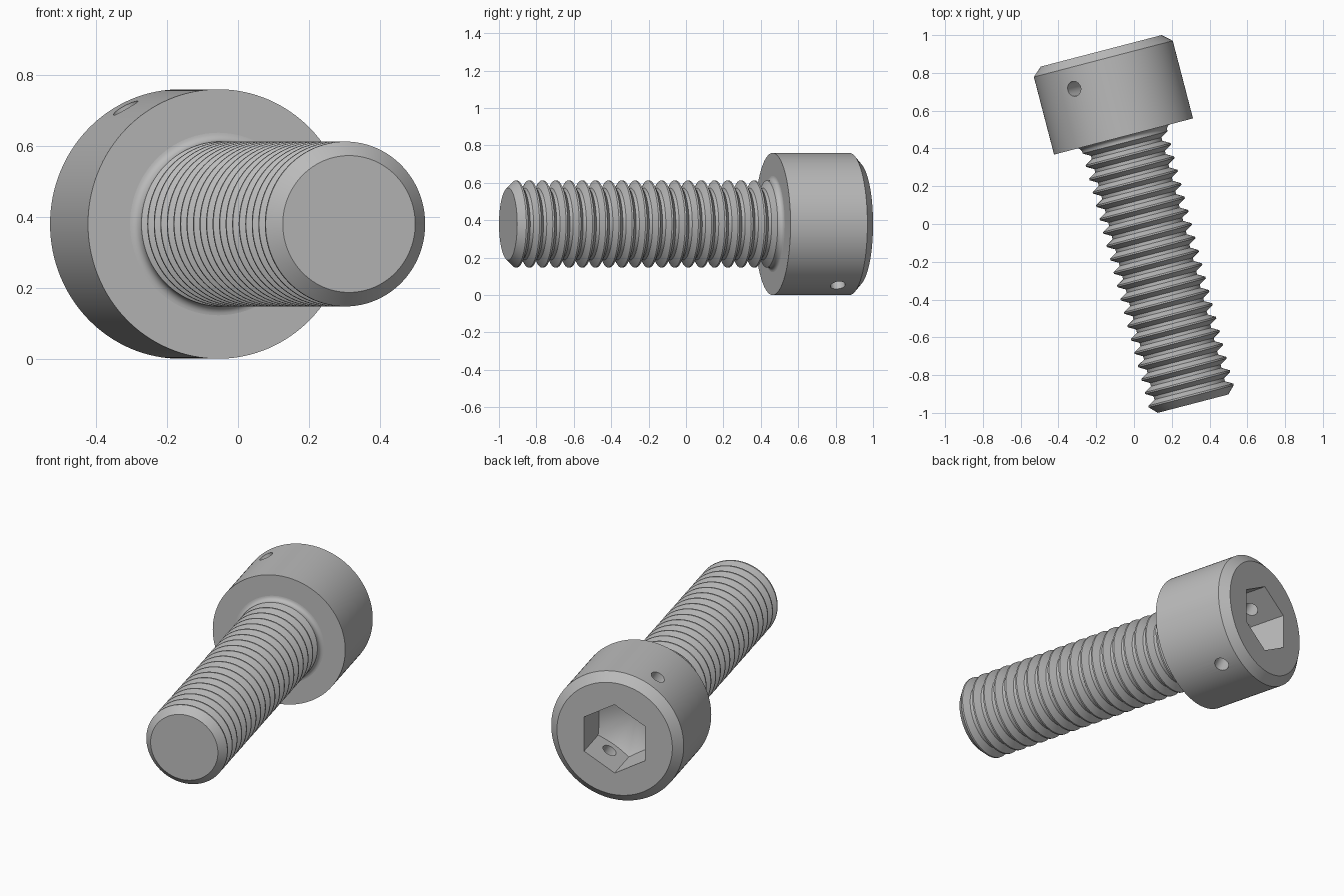
import bpy
import bmesh
from math import sin, cos, pi, radians
from mathutils import Matrix, Vector

cube = bpy.data.objects.get("Cube")
if cube:
    bpy.data.objects.remove(cube, do_unlink=True)

# Main sizes, measured along the screw axis from the tip
SEAT, TOP = 1.4615, 1.93
CREST, ROOT, HEAD_R = 0.2325, 0.193, 0.38
CHAMFER, TURNS, PITCH = 0.04, 19, 0.0731
FILLET = 0.025
HEX_R = 0.2027
HOLE_Z = 1.772

steel = bpy.data.materials.new("grey steel")
steel.use_nodes = True
steel.diffuse_color = (0.5, 0.5, 0.5, 1)
steel.node_tree.nodes["Principled BSDF"].inputs["Base Color"].default_value = (0.5, 0.5, 0.5, 1)


def lathe(name, profile, sides=96, turn=0.0, matrix=None):
    """Closed solid of revolution about z; the profile starts and ends on the axis."""
    bm = bmesh.new()
    rings = []
    for r, z in profile:
        count = sides if r > 0 else 1
        angles = [turn + 2 * pi * i / sides for i in range(count)]
        rings.append([bm.verts.new((r * cos(a), r * sin(a), z)) for a in angles])
    for low, high in zip(rings, rings[1:]):
        for i in range(sides):
            j = (i + 1) % sides
            if len(low) == 1:
                bm.faces.new((low[0], high[j], high[i]))
            elif len(high) == 1:
                bm.faces.new((low[i], low[j], high[0]))
            else:
                bm.faces.new((low[i], low[j], high[j], high[i]))
    bmesh.ops.recalc_face_normals(bm, faces=bm.faces)
    # Merge flat end fans into single caps
    bmesh.ops.dissolve_limit(bm, angle_limit=0.001, verts=bm.verts, edges=bm.edges)
    if matrix:
        bm.transform(matrix)
    mesh = bpy.data.meshes.new(name)
    bm.to_mesh(mesh)
    bm.free()
    mesh.materials.append(steel)
    obj = bpy.data.objects.new(name, mesh)
    bpy.context.collection.objects.link(obj)
    return obj


def activate(obj):
    bpy.ops.object.select_all(action="DESELECT")
    obj.select_set(True)
    bpy.context.view_layer.objects.active = obj


def combine(obj, cutter, operation):
    """Apply a boolean and discard the cutter."""
    mod = obj.modifiers.new("cut", "BOOLEAN")
    mod.object, mod.operation, mod.solver = cutter, operation, "EXACT"
    activate(obj)
    bpy.ops.object.modifier_apply(modifier=mod.name)
    bpy.data.objects.remove(cutter, do_unlink=True)


# Threaded shank: chamfered tip, V grooves, fillet into the head
profile = [(0, 0), (ROOT, 0)]
for n in range(TURNS):
    z = CHAMFER + n * PITCH
    for r, step in ((CREST, 0), (CREST, 0.125), (ROOT, 0.44), (ROOT, 0.685)):
        profile.append((r, z + step * PITCH))
profile.append((CREST, CHAMFER + TURNS * PITCH))
for k in range(7):
    a = k * pi / 12
    profile.append((CREST + FILLET * (1 - cos(a)), SEAT - FILLET * (1 - sin(a))))
profile += [(CREST, SEAT + 0.01), (0, SEAT + 0.01)]
shank = lathe("threaded_shank", profile)

# Cylindrical head with a chamfered top edge
head = lathe("head", [(0, SEAT), (HEAD_R, SEAT), (HEAD_R, TOP - 0.044),
                      (0.331, TOP), (0, TOP)], sides=128)

# Hexagonal socket with a drilled conical floor
socket = lathe("socket_cutter", [(0, TOP - 0.4), (HEX_R, TOP - 0.4),
                                 (HEX_R, TOP + 0.1), (0, TOP + 0.1)], sides=6, turn=pi / 6)
drill = lathe("drill_cutter", [(0, TOP - 0.335), (0.25, TOP - 0.19),
                               (0.25, TOP + 0.05), (0, TOP + 0.05)], sides=96)
combine(socket, drill, "INTERSECT")
combine(head, socket, "DIFFERENCE")

# Cross hole through two opposite socket flats
direction = Vector((-sin(pi / 6), -cos(pi / 6), 0))
aim = Matrix.Translation((0, 0, HOLE_Z)) @ direction.to_track_quat("Z", "Y").to_matrix().to_4x4()
hole = lathe("hole_cutter", [(0, -0.5), (0.04, -0.5), (0.04, 0.5), (0, 0.5)],
             sides=32, matrix=aim)
combine(head, hole, "DIFFERENCE")

# Lay the screw on its side, turned slightly about the vertical
tilt = radians(14.6)
place = Matrix(((cos(tilt), 0, -sin(tilt), 0.313),
                (sin(tilt), 0, cos(tilt), -0.951),
                (0, -1, 0, HEAD_R),
                (0, 0, 0, 1)))
for part in (shank, head):
    activate(part)
    bpy.ops.object.shade_smooth_by_angle(angle=radians(25))
    part.matrix_world = place
